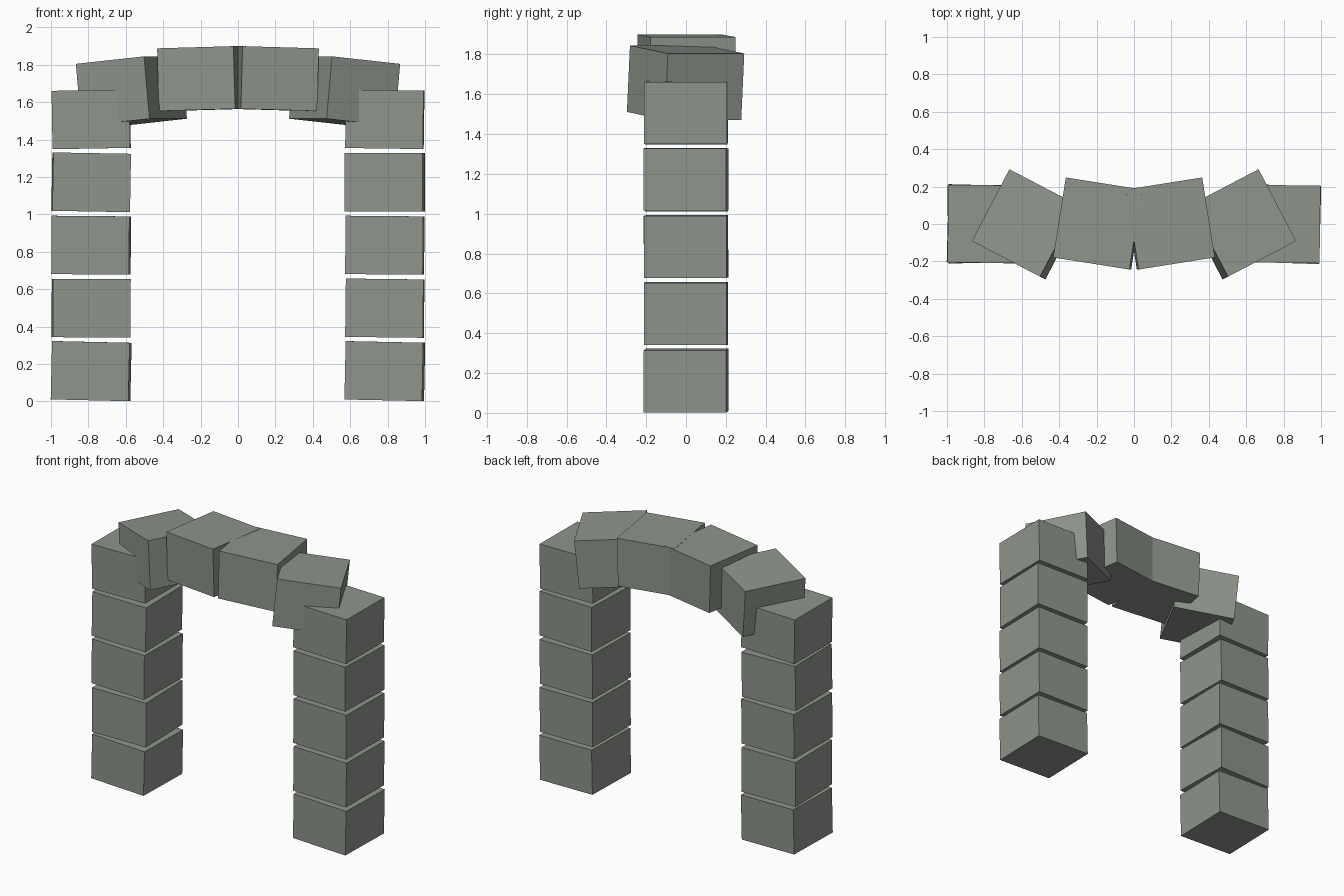
import bpy
from math import radians

cube = bpy.data.objects.get("Cube")
if cube:
    bpy.data.objects.remove(cube, do_unlink=True)

# Single weathered grey-green stone colour
stone = bpy.data.materials.new("grey_green_stone")
stone.use_nodes = True
colour = (0.27, 0.30, 0.26, 1)
stone.diffuse_color = colour
bsdf = next(n for n in stone.node_tree.nodes if n.type == "BSDF_PRINCIPLED")
bsdf.inputs["Base Color"].default_value = colour
bsdf.inputs["Roughness"].default_value = 0.9


def block(name, centre, size, tilt=0, yaw=0):
    """Stone block tilted sideways about y, then turned about z (degrees)."""
    bpy.ops.mesh.primitive_cube_add(size=1, location=centre)
    ob = bpy.context.object
    ob.name = name
    ob.scale = size
    ob.rotation_euler = (0, radians(tilt), radians(yaw))
    ob.data.materials.append(stone)
    return ob


# Pillars: five slightly crooked blocks each, given as (tilt, yaw) upwards
pillar_size = (0.415, 0.415, 0.312)
pillars = {
    "right": (-1, [(1.3, -1.5), (0.2, 1), (0.5, -1.3), (1, 0.8), (-1, -0.5)]),
    "left": (1, [(1.2, -1.5), (0.7, -0.8), (0.5, -1), (0, -2), (0.8, -0.7)]),
}
for side, (sign, turns) in pillars.items():
    for i, (tilt, yaw) in enumerate(turns):
        block(f"{side}_pillar_block_{i + 1}", (sign * 0.785, 0, 0.162 + i * 0.3365),
              pillar_size, tilt, yaw)

# Arch: two turned blocks on each side, mirrored about the middle
arch_size = (0.413, 0.433, 0.335)
for side, sign in (("right", -1), ("left", 1)):
    block(f"{side}_arch_outer_block", (sign * 0.57, -0.002, 1.658),
          arch_size, sign * 5.6, sign * 27.6)
    block(f"{side}_arch_inner_block", (sign * 0.19, 0.002, 1.726),
          arch_size, sign * 1.6, sign * 9)
